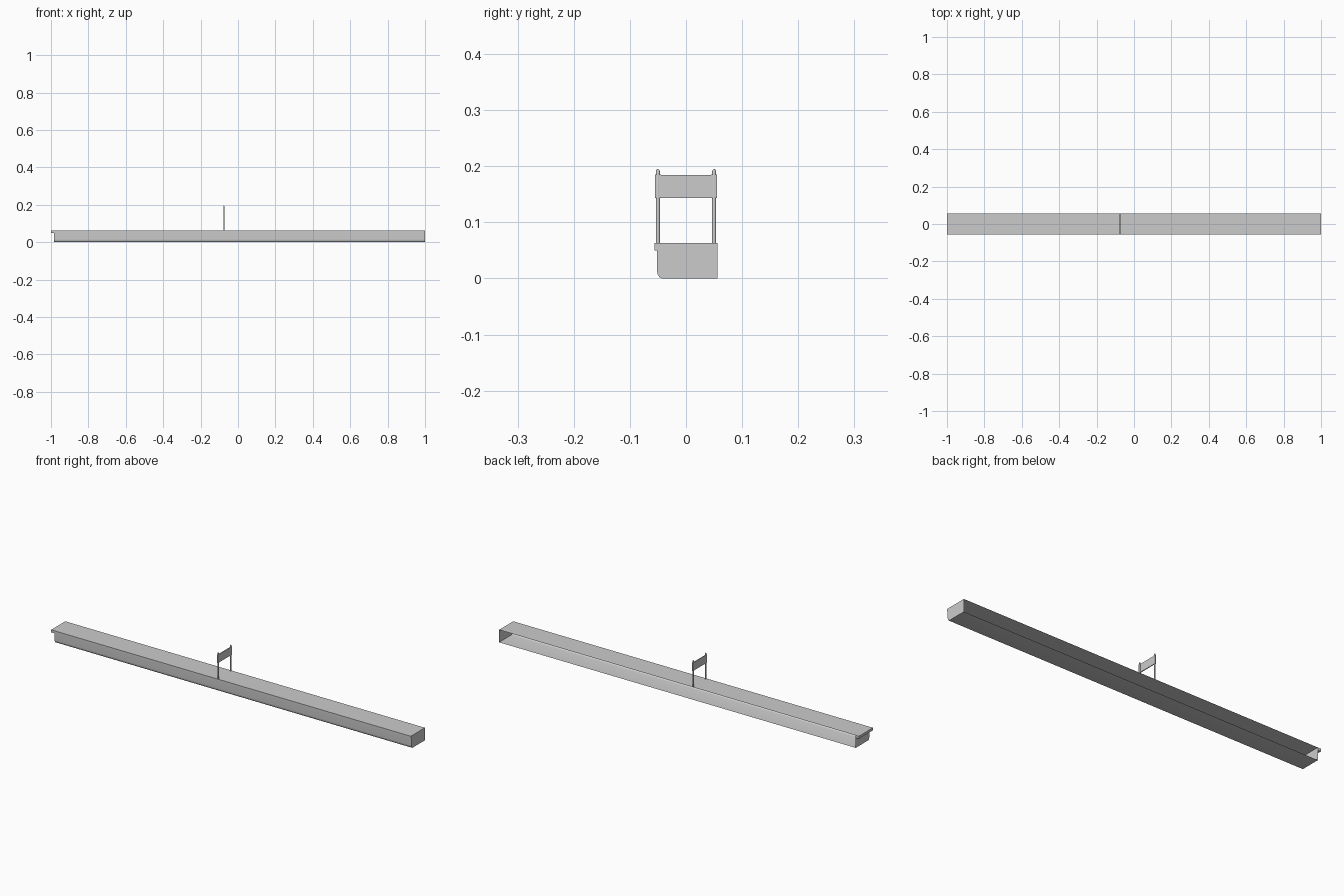
import bpy, bmesh, math

if "Cube" in bpy.data.objects:
    bpy.data.objects.remove(bpy.data.objects["Cube"])

X0, X1 = -0.983, 1.0      # body ends
TOP = 0.063               # platform height
SX = -0.075               # sign position


def finish(bm, name, smooth=None):
    bmesh.ops.recalc_face_normals(bm, faces=bm.faces)
    me = bpy.data.meshes.new(name)
    bm.to_mesh(me)
    bm.free()
    ob = bpy.data.objects.new(name, me)
    bpy.context.scene.collection.objects.link(ob)
    if smooth:
        bpy.ops.object.select_all(action='DESELECT')
        ob.select_set(True)
        bpy.context.view_layer.objects.active = ob
        bpy.ops.object.shade_smooth_by_angle(angle=math.radians(smooth))
    return ob


def extrude_loop(name, points, vec, smooth=None, open_last=False):
    """Prism from a closed outline; open_last leaves out the last side."""
    bm = bmesh.new()
    a = [bm.verts.new(p) for p in points]
    b = [bm.verts.new([p[i] + vec[i] for i in range(3)]) for p in points]
    n = len(a)
    bm.faces.new(a)
    bm.faces.new(b[::-1])
    for i in range(n - 1 if open_last else n):
        j = (i + 1) % n
        bm.faces.new((a[i], b[i], b[j], a[j]))
    return finish(bm, name, smooth)


def box(name, lo, hi):
    pts = [(lo[0], lo[1], lo[2]), (hi[0], lo[1], lo[2]),
           (hi[0], hi[1], lo[2]), (lo[0], hi[1], lo[2])]
    return extrude_loop(name, pts, (0, 0, hi[2] - lo[2]))


# platform body: rounded front bottom edge, open back
profile = [(0.056, 0)]
for i in range(7):
    t = math.pi / 2 * i / 6
    profile.append((-0.042 - 0.010 * math.sin(t), 0.016 - 0.016 * math.cos(t)))
profile += [(-0.052, TOP), (0.056, TOP)]
extrude_loop("platform_body", [(X0, y, z) for y, z in profile],
             (X1 - X0, 0, 0), smooth=30, open_last=True)

# overhanging coping along the front and the left end
coping = [(X1, -0.056), (X1, -0.052), (X0, -0.052), (X0, 0.056),
          (-1.0, 0.056), (-1.0, -0.056)]
extrude_loop("platform_coping", [(x, y, 0.050) for x, y in coping],
             (0, 0, TOP - 0.050))

# sign posts with domed tops, and clamps
for side, s in (("front", -1), ("back", 1)):
    bm = bmesh.new()
    rings = [(0.0035, TOP), (0.0035, 0.190), (0.0030, 0.1925),
             (0.0018, 0.1942), (0.0006, 0.195)]
    N = 12
    loops = [[bm.verts.new((SX + r * math.cos(2 * math.pi * k / N),
                            s * 0.050 + r * math.sin(2 * math.pi * k / N), z))
              for k in range(N)] for r, z in rings]
    for lo, hi in zip(loops, loops[1:]):
        for k in range(N):
            bm.faces.new((lo[k], lo[(k + 1) % N], hi[(k + 1) % N], hi[k]))
    bm.faces.new(loops[-1])
    finish(bm, side + "_sign_post", smooth=40)
    y = sorted((s * 0.0450, s * 0.0552))
    box(side + "_sign_clamp", (SX - 0.003, y[0], 0.143),
        (SX + 0.003, y[1], 0.185))

# sign board
box("sign_board", (SX - 0.002, -0.045, 0.143), (SX + 0.002, 0.045, 0.184))
